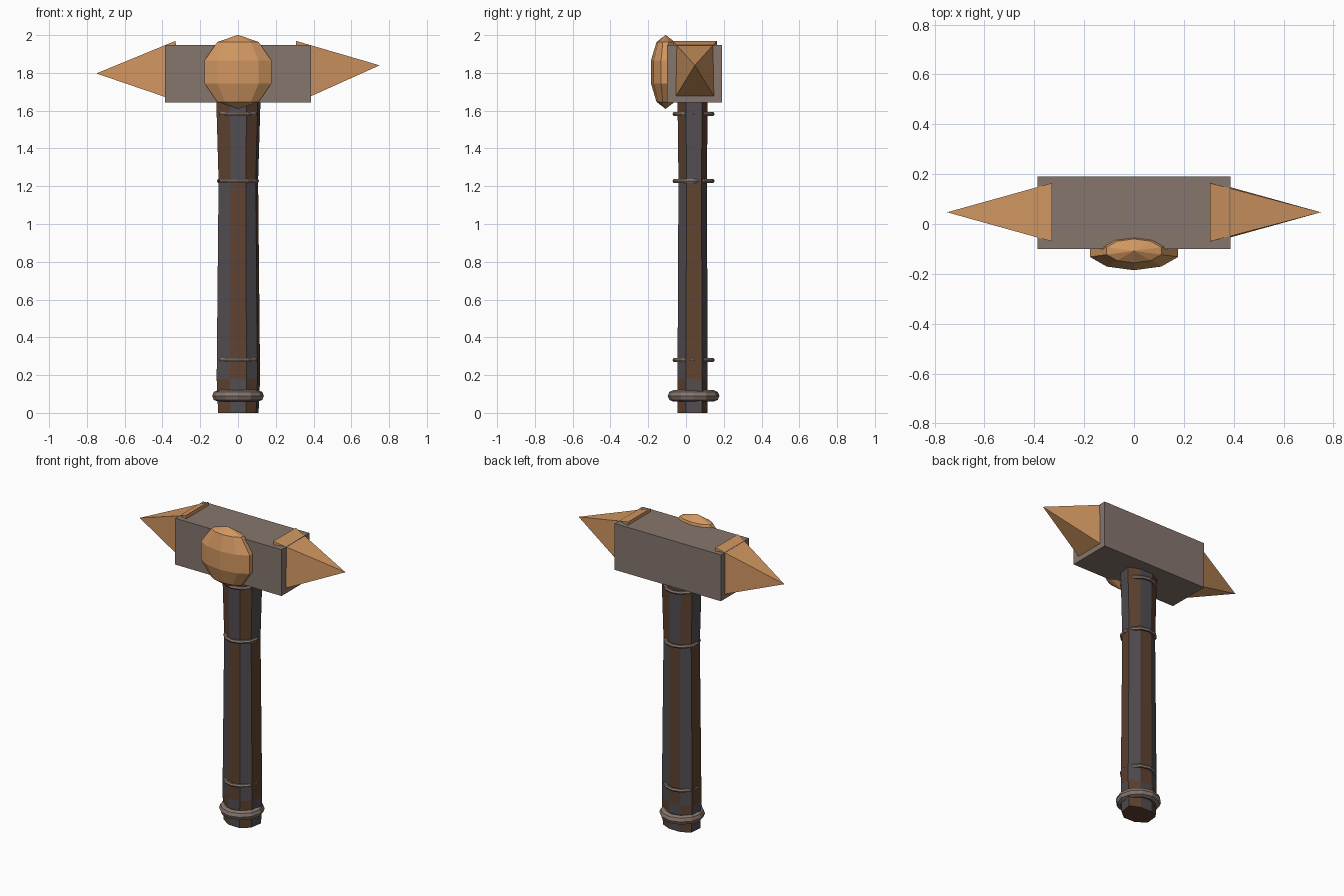
import bpy, bmesh
from math import radians, atan2, hypot
from mathutils import Matrix, Vector

if "Cube" in bpy.data.objects:
    bpy.data.objects.remove(bpy.data.objects["Cube"])


def material(name, rgb):
    m = bpy.data.materials.new(name)
    m.diffuse_color = (*rgb, 1)
    m.use_nodes = True
    m.node_tree.nodes["Principled BSDF"].inputs["Base Color"].default_value = m.diffuse_color
    return m


bronze = material("bronze", (0.64, 0.31, 0.12))
steel = material("steel", (0.24, 0.18, 0.155))
wood = material("brown_leather", (0.115, 0.055, 0.03))
wrap = material("grey_leather", (0.085, 0.075, 0.085))


def finish(bm, name, *mats):
    bmesh.ops.recalc_face_normals(bm, faces=bm.faces[:])
    me = bpy.data.meshes.new(name)
    bm.to_mesh(me)
    bm.free()
    for m in mats:
        me.materials.append(m)
    ob = bpy.data.objects.new(name, me)
    bpy.context.collection.objects.link(ob)
    return ob


CY = 0.04  # depth of the handle axis

# Hammer head block
bm = bmesh.new()
bmesh.ops.create_cube(bm, size=1, matrix=Matrix.Translation((0, 0.045, 1.795))
                      @ Matrix.Diagonal((0.775, 0.29, 0.305, 1)))
finish(bm, "head_block", steel)


# Four-sided spikes, each tilted along its own axis
def spike(name, base, tip):
    base, tip = Vector(base), Vector(tip)
    axis = (tip - base).normalized()
    side = Vector((0, 1, 0))
    up = axis.cross(side).normalized()
    bm = bmesh.new()
    ring = [bm.verts.new(base + side * 0.117 * a + up * 0.16 * b)
            for a, b in ((-1, -1), (1, -1), (1, 1), (-1, 1))]
    apex = bm.verts.new(tip)
    bm.faces.new(ring)
    for i in range(4):
        bm.faces.new((ring[i], ring[(i + 1) % 4], apex))
    finish(bm, name, bronze)


spike("left_spike", (-0.325, 0.047, 1.81), (-0.75, 0.047, 1.797))
spike("right_spike", (0.317, 0.047, 1.81), (0.75, 0.047, 1.84))

# Flattened low-poly boss on the front
bm = bmesh.new()
bmesh.ops.create_uvsphere(bm, u_segments=10, v_segments=5, radius=0.196,
                          matrix=Matrix.Translation((0, -0.108, 1.805))
                          @ Matrix.Diagonal((1, 0.416, 1, 1)))
finish(bm, "front_boss", bronze)

# Eight-sided handle with chequered leather panels
section = [(-0.042, -0.083), (0.045, -0.085), (0.103, -0.04), (0.117, 0.045),
           (0.045, 0.075), (-0.042, 0.075), (-0.105, 0.045), (-0.113, -0.04)]
levels = [(0.0, 0.93, 1.0), (0.18, 1.0, 1.0), (1.23, 0.91, 0.94), (1.66, 1.02, 1.0)]
bm = bmesh.new()
rings = [[bm.verts.new((x * sx, CY + y * sy, z)) for x, y in section]
         for z, sx, sy in levels]
for k in range(3):
    for i in range(8):
        j = (i + 1) % 8
        f = bm.faces.new((rings[k][i], rings[k][j], rings[k + 1][j], rings[k + 1][i]))
        f.material_index = (i + k + 1) % 2
bm.faces.new(rings[0])
bm.faces.new(rings[-1])
finish(bm, "handle", wood, wrap)


# Metal bands and the pommel ring
def band(name, z, major, minor, sides):
    bpy.ops.mesh.primitive_torus_add(location=(0, CY, z), major_radius=major,
                                     minor_radius=minor, major_segments=12,
                                     minor_segments=sides)
    ob = bpy.context.object
    ob.name = name
    ob.data.materials.append(steel)
    for p in ob.data.polygons:
        p.use_smooth = False


for name, z in (("lower_band", 0.28), ("middle_band", 1.228), ("upper_band", 1.582)):
    band(name, z, 0.1, 0.012, 6)
band("pommel_ring", 0.09, 0.107, 0.03, 8)
